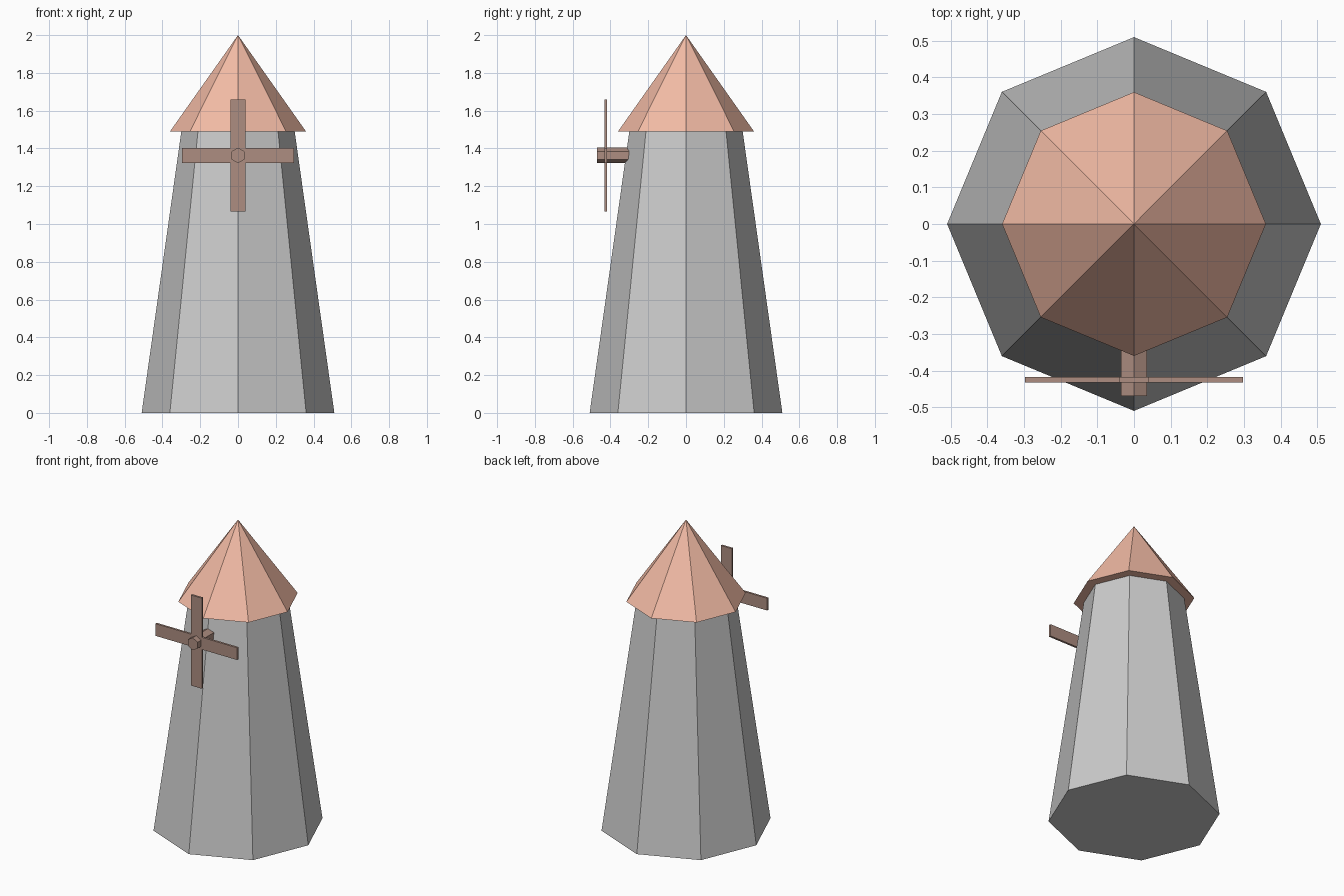
import bpy, bmesh
from math import pi

if "Cube" in bpy.data.objects:
    bpy.data.objects.remove(bpy.data.objects["Cube"])

HUB_Z = 1.363


def paint(obj, name, rgb):
    mat = bpy.data.materials.get(name) or bpy.data.materials.new(name)
    mat.diffuse_color = (*rgb, 1)
    mat.use_nodes = True
    mat.node_tree.nodes["Principled BSDF"].inputs["Base Color"].default_value = mat.diffuse_color
    obj.data.materials.append(mat)


def frustum(name, sides, r1, r2, depth, loc, rot=(0, 0, 0)):
    bpy.ops.mesh.primitive_cone_add(vertices=sides, radius1=r1, radius2=r2,
                                    depth=depth, location=loc, rotation=rot)
    obj = bpy.context.object
    obj.name = name
    return obj


# Tapered eight-sided tower
frustum("tower", 8, 0.51, 0.30, 1.49, (0, 0, 0.745))

# Eight-sided pointed roof with overhanging eaves
roof = frustum("roof", 8, 0.36, 0, 0.51, (0, 0, 1.745))
paint(roof, "terracotta", (0.9, 0.5, 0.38))

# Hexagonal axle running into the tower wall
axle = frustum("axle", 6, 0.041, 0.041, 0.17, (0, -0.385, HUB_Z), (pi / 2, 0, 0))
paint(axle, "wood", (0.42, 0.27, 0.22))

# Cross-shaped sails: one outline extruded to a thin plate
w, r, t = 0.04, 0.297, 0.014
arm = [(w, w), (w, r), (-w, r)]
outline = []
for _ in range(4):
    outline += arm
    arm = [(-z, x) for x, z in arm]
bm = bmesh.new()
face = bm.faces.new([bm.verts.new((x, -0.425 - t / 2, z + HUB_Z)) for x, z in outline])
extruded = bmesh.ops.extrude_face_region(bm, geom=[face])["geom"]
bmesh.ops.translate(bm, vec=(0, t, 0),
                    verts=[v for v in extruded if isinstance(v, bmesh.types.BMVert)])
bmesh.ops.recalc_face_normals(bm, faces=bm.faces)
mesh = bpy.data.meshes.new("sails")
bm.to_mesh(mesh)
bm.free()
sails = bpy.data.objects.new("sails", mesh)
bpy.context.collection.objects.link(sails)
paint(sails, "wood", (0.42, 0.27, 0.22))
